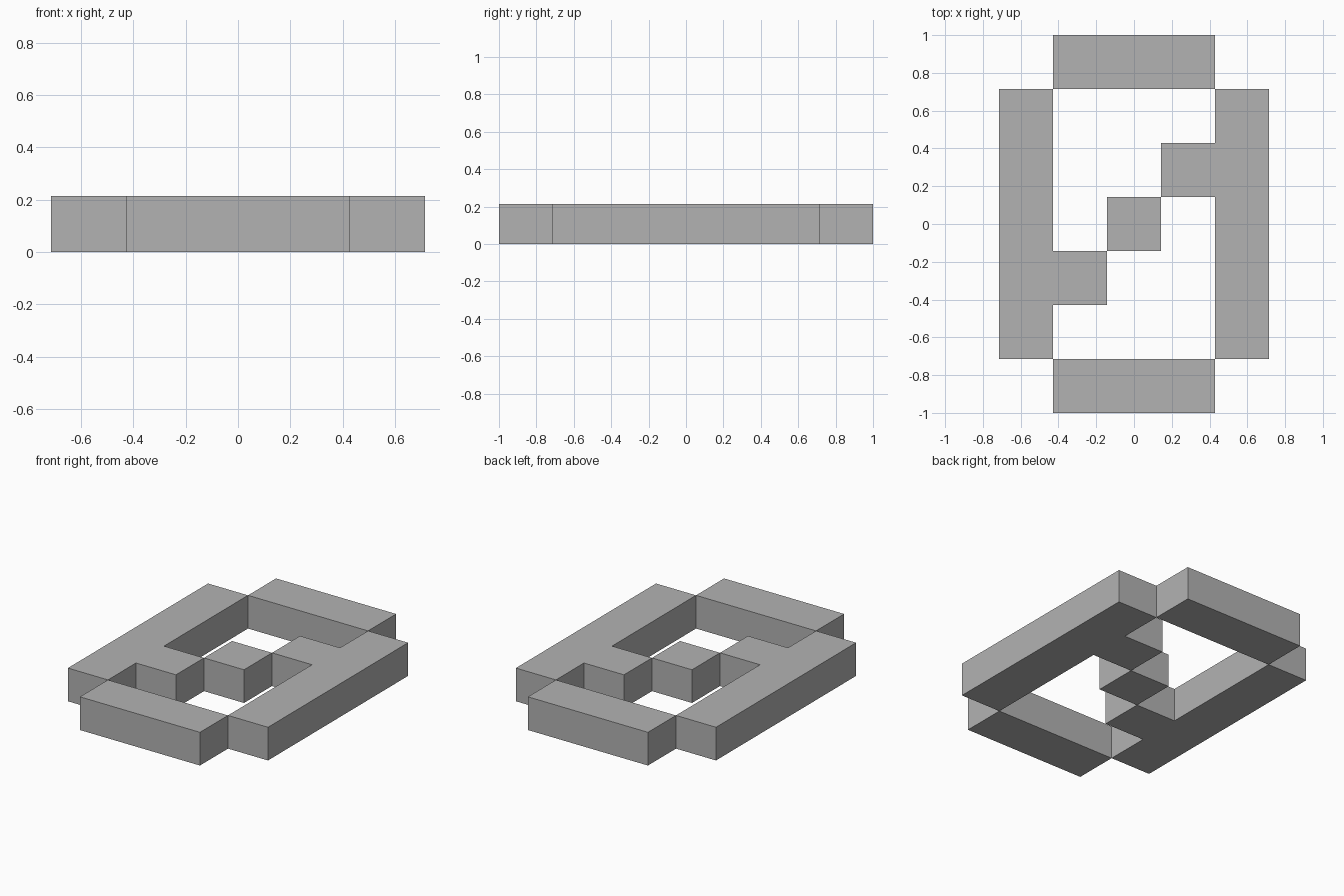
import bpy
import bmesh

CELL = 2 / 7          # plan grid unit
HEIGHT = 0.75 * CELL  # slab thickness

if "Cube" in bpy.data.objects:
    bpy.data.objects.remove(bpy.data.objects["Cube"])

# Single plain grey
grey = bpy.data.materials.new("plain grey")
grey.use_nodes = True
colour = (0.45, 0.45, 0.45, 1)
grey.diffuse_color = colour
grey.node_tree.nodes["Principled BSDF"].inputs["Base Color"].default_value = colour


def slab(name, outline, turn=1):
    """Extrude a counter-clockwise outline in grid units; turn=-1 rotates it half a turn."""
    bm = bmesh.new()
    base = bm.faces.new([bm.verts.new((turn * x * CELL, turn * y * CELL, 0)) for x, y in outline])
    top = bmesh.ops.extrude_face_region(bm, geom=[base], use_keep_orig=True)
    verts = [v for v in top["geom"] if isinstance(v, bmesh.types.BMVert)]
    bmesh.ops.translate(bm, verts=verts, vec=(0, 0, HEIGHT))
    bmesh.ops.recalc_face_normals(bm, faces=bm.faces)
    mesh = bpy.data.meshes.new(name)
    bm.to_mesh(mesh)
    bm.free()
    mesh.materials.append(grey)
    obj = bpy.data.objects.new(name, mesh)
    bpy.context.scene.collection.objects.link(obj)
    return obj


def rect(x0, y0, x1, y1):
    return [(x0, y0), (x1, y0), (x1, y1), (x0, y1)]


# Side wall with its inward stub
side = [(-2.5, -2.5), (-1.5, -2.5), (-1.5, -1.5), (-0.5, -1.5),
        (-0.5, -0.5), (-1.5, -0.5), (-1.5, 2.5), (-2.5, 2.5)]
end = rect(-1.5, -3.5, 1.5, -2.5)

# Each wall repeats on the opposite side by a half turn
for turn, side_name, end_name in ((1, "right_wall", "front_bar"), (-1, "left_wall", "back_bar")):
    slab(side_name, side, turn)
    slab(end_name, end, turn)

# Middle block of the diagonal
slab("centre_block", rect(-0.5, -0.5, 0.5, 0.5))
